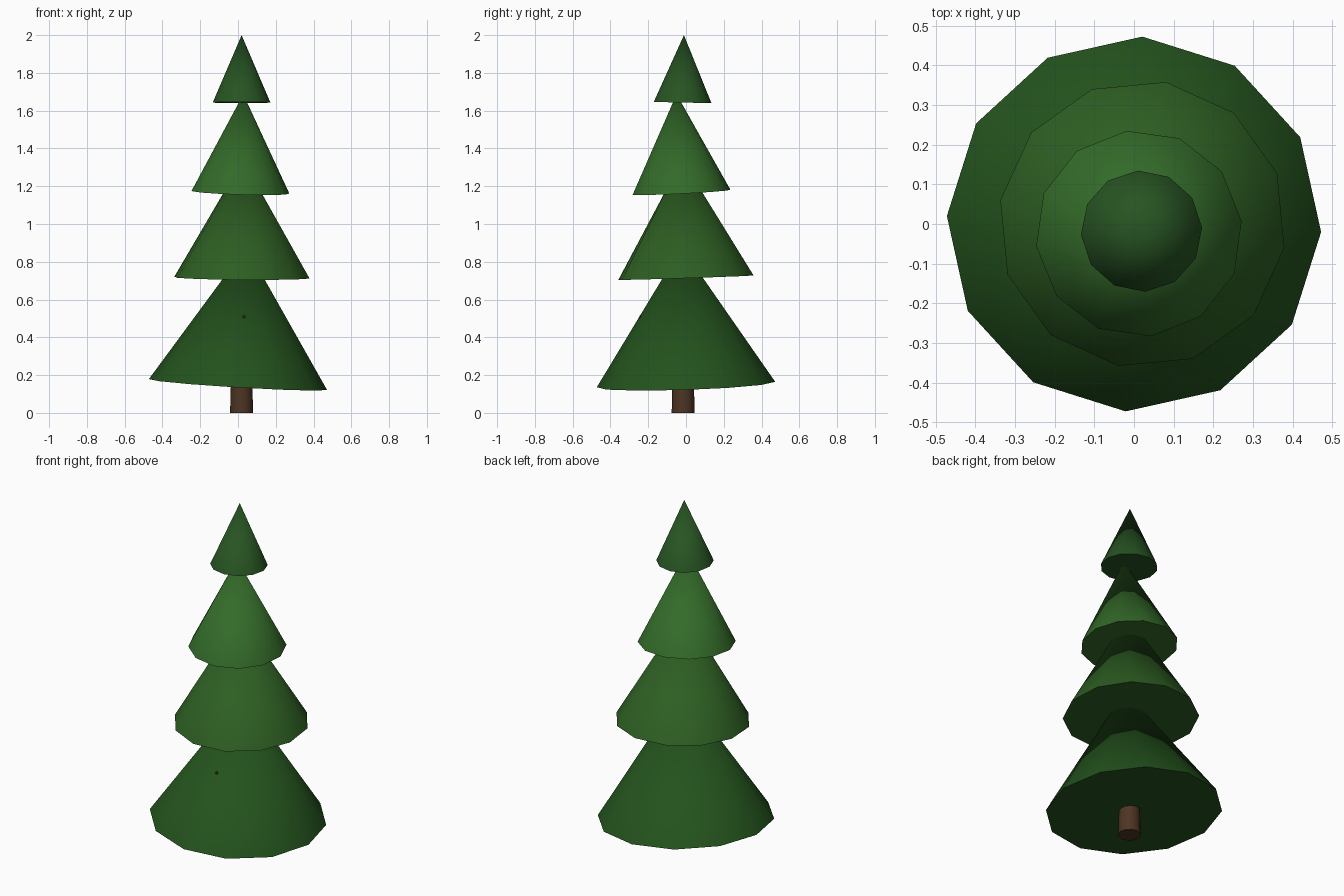
import bpy, math
from mathutils import Vector, Matrix

if "Cube" in bpy.data.objects:
    bpy.data.objects.remove(bpy.data.objects["Cube"])


def material(name, color):
    m = bpy.data.materials.new(name)
    m.diffuse_color = (*color, 1)
    m.use_nodes = True
    m.node_tree.nodes["Principled BSDF"].inputs["Base Color"].default_value = m.diffuse_color
    return m


def cone(name, base, axis, r1, r2, height, sides, angle, mat):
    """Cone standing on 'base', leaning along 'axis', first corner at 'angle' degrees."""
    bpy.ops.mesh.primitive_cone_add(vertices=sides, radius1=r1, radius2=r2, depth=height)
    ob = bpy.context.object
    ob.name = name
    # Blender's first cone corner points along +Y
    spin = Matrix.Rotation(math.radians(angle - 90), 4, 'Z')
    lean = Vector((0, 0, 1)).rotation_difference(Vector(axis)).to_matrix().to_4x4()
    ob.data.transform(lean @ spin @ Matrix.Translation((0, 0, height / 2)))
    ob.location = base
    ob.data.materials.append(mat)
    bpy.ops.object.shade_smooth_by_angle(angle=math.radians(32))
    return ob


bark = material("bark", (0.075, 0.035, 0.017))
dark_bark = material("dark_bark", (0.03, 0.018, 0.008))

# Trunk, and the twig whose tip pokes out of the lowest tier
cone("trunk", (0.019, -0.015, 0), (0, 0, 1), 0.061, 0.045, 0.6, 12, 90, bark)
cone("twig", (0.019, -0.015, 0.43), (0.013, -0.231, 0.08), 0.014, 0.008, 0.245, 6, 90, dark_bark)

# Foliage tiers: base centre, lean axis, radius, height, corner angle, colour
tiers = [
    ("bottom_tier", (0, 0, 0.15), (0.06, -0.033, 1), 0.473, 0.73, 87.5, (0.017, 0.085, 0.012)),
    ("lower_tier", (0.021, 0, 0.716), (0.008, -0.033, 1), 0.363, 0.625, 80.5, (0.026, 0.112, 0.016)),
    ("upper_tier", (0.0125, -0.024, 1.168), (0.03, -0.05, 1), 0.261, 0.52, 97, (0.033, 0.145, 0.022)),
    ("top_tier", (0.019, -0.018, 1.643), (0, 0.02, 1), 0.153, 0.357, 93.4, (0.020, 0.088, 0.016)),
]
for name, base, axis, radius, height, angle, color in tiers:
    axis = (axis[0], axis[1], axis[2])
    cone(name, base, axis, radius, 0, height, 12, angle, material(name + "_green", color))
